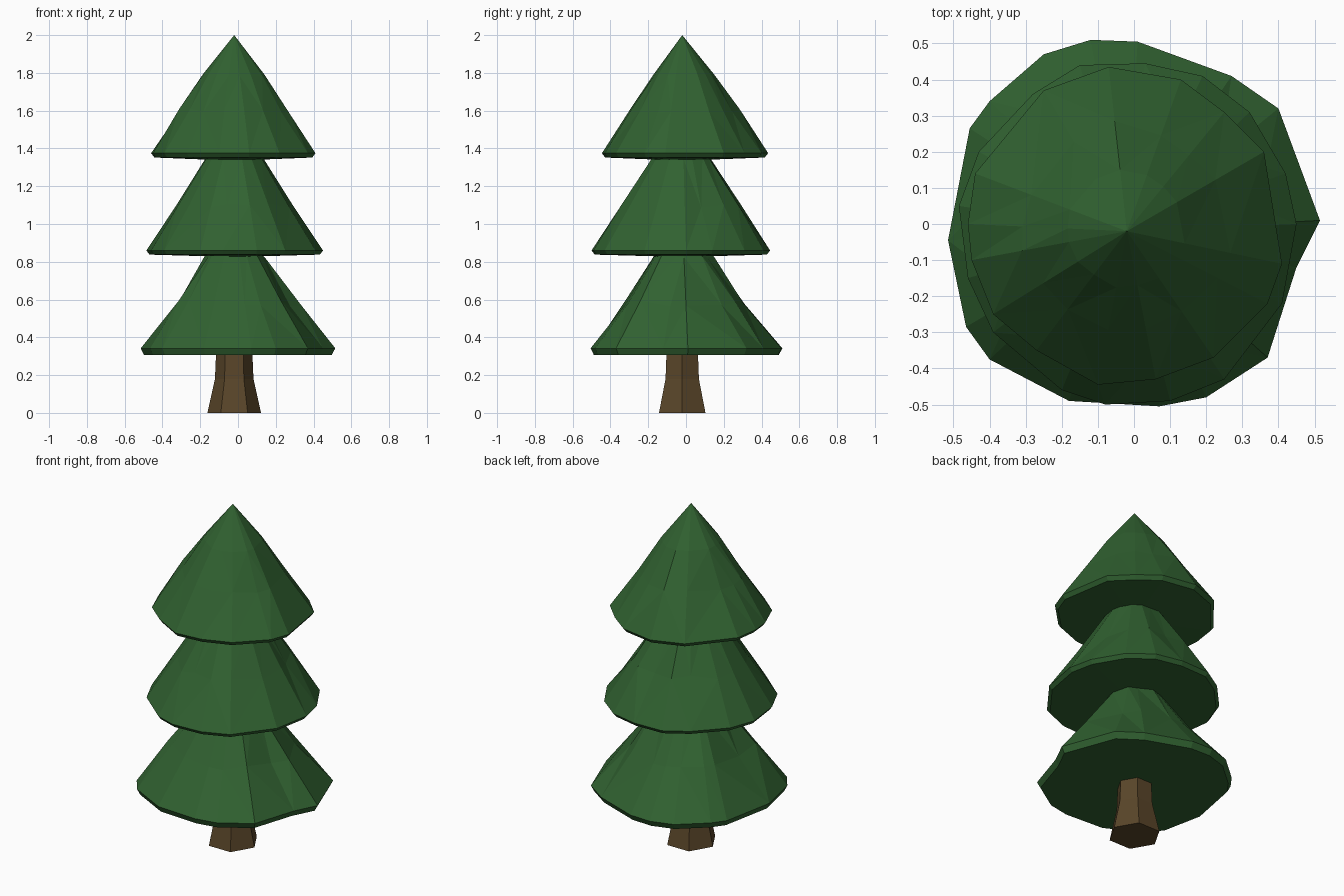
import bpy, bmesh, math, random

if "Cube" in bpy.data.objects:
    bpy.data.objects.remove(bpy.data.objects["Cube"])

random.seed(4)
CX, CY = -0.02, -0.02  # trunk axis


def material(name, rgb):
    m = bpy.data.materials.new(name)
    m.diffuse_color = (*rgb, 1)
    m.use_nodes = True
    m.node_tree.nodes["Principled BSDF"].inputs["Base Color"].default_value = m.diffuse_color
    return m


GREEN = material("needles", (0.03, 0.12, 0.03))
BROWN = material("bark", (0.10, 0.06, 0.022))


def loft(name, rings, mat, bottom=None, tip=None):
    """Skin equal-sized rings, closing the ends with a fan or a flat face."""
    bm = bmesh.new()
    loops = [[bm.verts.new(p) for p in r] for r in rings]
    n = len(loops[0])
    for a, b in zip(loops, loops[1:]):
        for i in range(n):
            j = (i + 1) % n
            bm.faces.new((a[i], a[j], b[j], b[i]))
    for loop, point in ((loops[0], bottom), (loops[-1], tip)):
        if point is None:
            bm.faces.new(loop)
        else:
            c = bm.verts.new(point)
            for i in range(n):
                bm.faces.new((loop[i], loop[(i + 1) % n], c))
    bmesh.ops.triangulate(bm, faces=[f for f in bm.faces if len(f.verts) == 4])
    bmesh.ops.recalc_face_normals(bm, faces=bm.faces)
    me = bpy.data.meshes.new(name)
    bm.to_mesh(me)
    bm.free()
    me.materials.append(mat)
    ob = bpy.data.objects.new(name, me)
    bpy.context.collection.objects.link(ob)


def tier(name, outline, levels, bottom_z, tip_z):
    """levels: (scale of outline, z, jitter) from base up to below the tip."""
    rings = []
    for s, z, jit in levels:
        ring = []
        for x, y in outline:
            k = s * (1 + random.uniform(-jit, jit))
            ring.append((CX + (x - CX) * k, CY + (y - CY) * k,
                         z + random.uniform(-jit, jit) * 0.3))
        rings.append(ring)
    loft(name, rings, GREEN, (CX, CY, bottom_z), (CX, CY, tip_z))


# Trunk: flared hexagonal post
loft("trunk", [[(CX + r * math.cos(i * math.pi / 3),
                 CY + r * math.sin(i * math.pi / 3), z) for i in range(6)]
               for r, z in ((0.142, 0), (0.102, 0.18), (0.095, 0.34))], BROWN)

# Lower tier of branches
tier("lower_branches",
     [(.515, .01), (.4, .32), (.27, .41), (.01, .505), (-.12, .51), (-.25, .47),
      (-.4, .34), (-.455, .265), (-.515, -.045), (-.465, -.285), (-.4, -.375),
      (-.18, -.49), (.07, -.505), (.2, -.48), (.37, -.37), (.45, -.12)],
     [(.965, .307, 0), (1, .342, 0), (.64, .58, .05), (.31, .83, .03)],
     .307, .98)

# Middle tier
tier("middle_branches",
     [(.45, 0), (.42, .14), (.32, .31), (.19, .41), (.03, .445), (-.15, .44),
      (-.28, .36), (-.43, .2), (-.485, .05), (-.46, -.15), (-.39, -.3),
      (-.2, -.46), (-.08, -.5), (.1, -.49), (.25, -.43), (.41, -.22)],
     [(.965, .838, 0), (1, .86, 0), (.66, 1.1, .05), (.325, 1.35, .03)],
     .825, 1.5)

# Top tier, ending in the point
tier("top_branches",
     [(.36, .2), (.41, -.11), (.37, -.22), (.22, -.37), (.06, -.43),
      (-.1, -.445), (-.27, -.35), (-.39, -.25), (-.45, -.1), (-.46, 0),
      (-.44, .14), (-.25, .37), (-.07, .435), (.13, .4), (.25, .31)],
     [(.96, 1.352, 0), (1, 1.375, 0), (.65, 1.6, .04), (.37, 1.79, .02)],
     1.335, 2.0)
